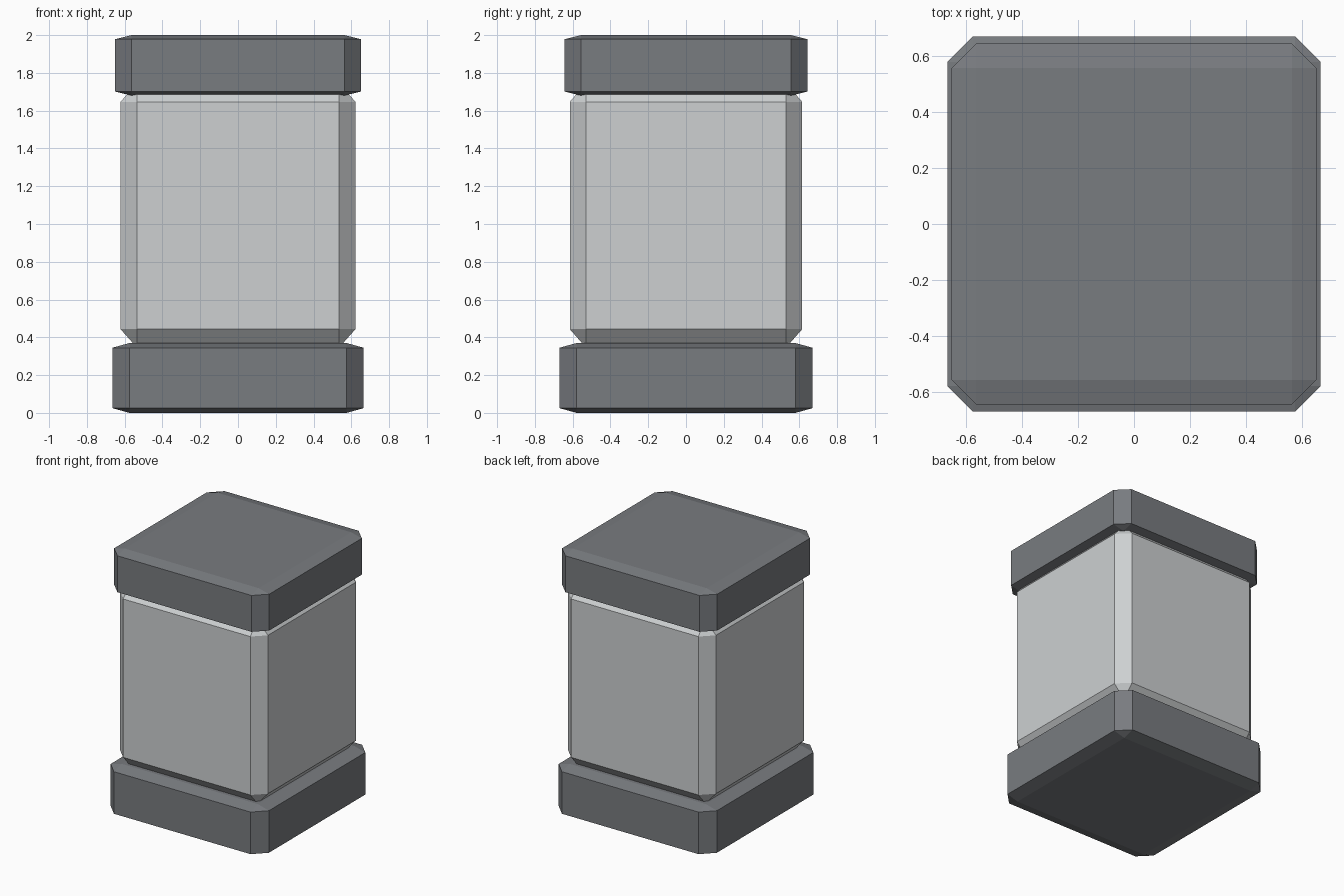
import bpy
import bmesh

cube = bpy.data.objects.get("Cube")
if cube:
    bpy.data.objects.remove(cube, do_unlink=True)


def make_material(name, rgb):
    mat = bpy.data.materials.new(name)
    mat.use_nodes = True
    color = (*rgb, 1.0)
    mat.diffuse_color = color
    mat.node_tree.nodes["Principled BSDF"].inputs["Base Color"].default_value = color
    return mat


def chamfered_block(name, size_x, size_y, bottom, top, mat, chamfer=0.068):
    """Chamfer a unit cube, then stretch it so the chamfer scales with each side."""
    bm = bmesh.new()
    bmesh.ops.create_cube(bm, size=1.0)
    bmesh.ops.bevel(bm, geom=bm.edges[:], offset=chamfer, segments=1,
                    affect='EDGES', profile=0.5)
    bmesh.ops.scale(bm, vec=(size_x, size_y, top - bottom), verts=bm.verts[:])
    bmesh.ops.translate(bm, vec=(0, 0, (top + bottom) / 2), verts=bm.verts[:])
    bmesh.ops.recalc_face_normals(bm, faces=bm.faces[:])
    mesh = bpy.data.meshes.new(name)
    bm.to_mesh(mesh)
    bm.free()
    mesh.materials.append(mat)
    obj = bpy.data.objects.new(name, mesh)
    bpy.context.scene.collection.objects.link(obj)
    return obj


dark_grey = make_material("dark grey", (0.19, 0.20, 0.215))
light_grey = make_material("light grey", (0.61, 0.63, 0.64))

# Base slab, tall middle block sunk slightly into both neighbours, and lid
chamfered_block("base", 1.33, 1.34, 0.0, 0.37, dark_grey)
chamfered_block("body", 1.243, 1.23, 0.345, 1.745, light_grey, 0.07)
chamfered_block("lid", 1.304, 1.287, 1.68, 2.0, dark_grey)
